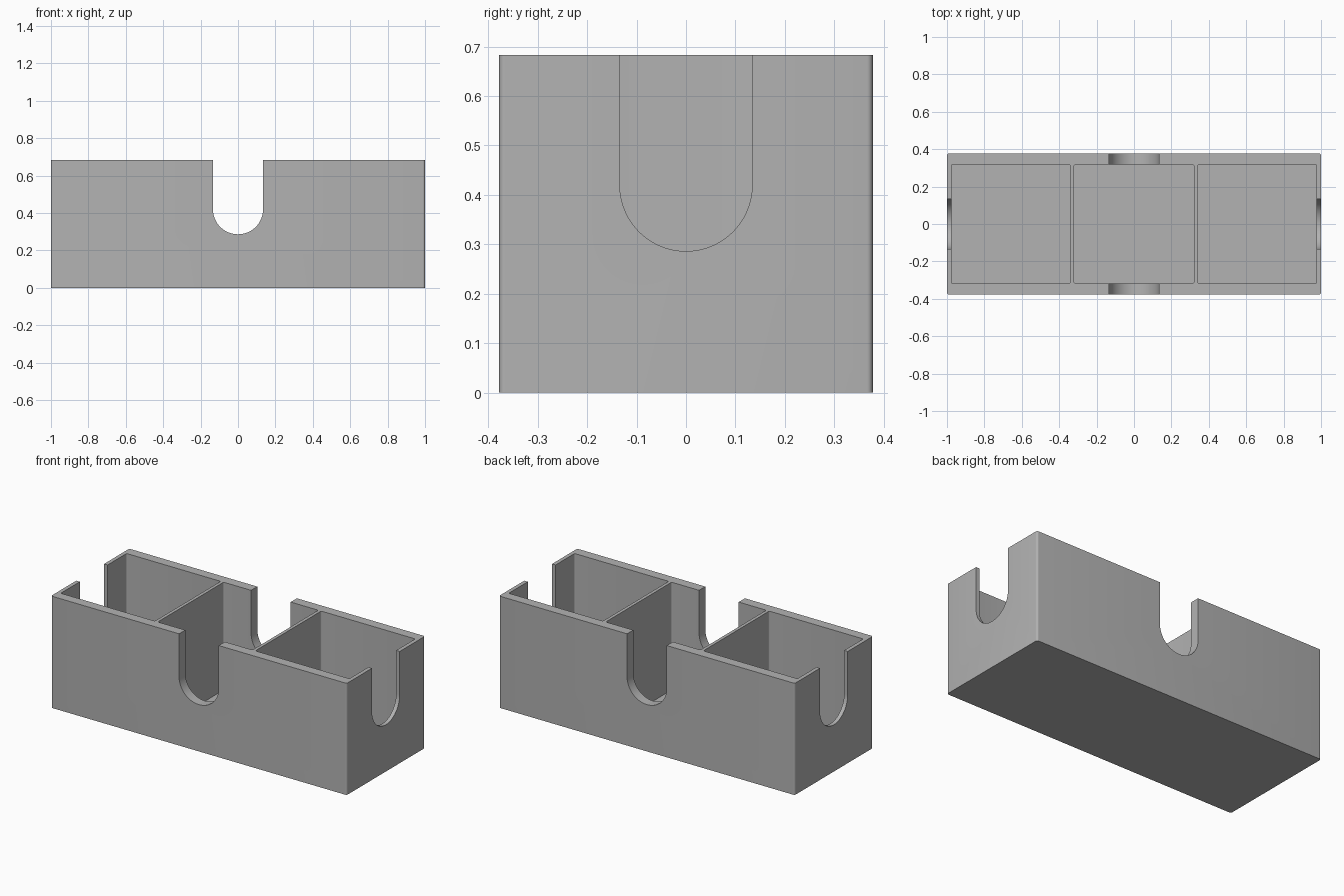
import bpy, bmesh, math
from mathutils import Matrix

cube = bpy.data.objects.get("Cube")
if cube:
    bpy.data.objects.remove(cube, do_unlink=True)

HALF_X, HALF_Y, HEIGHT = 1.0, 0.378, 0.683
INNER_X, INNER_Y, FLOOR = 0.976, 0.318, 0.024
NOTCH_R, NOTCH_Z = 0.134, 0.42

grey = bpy.data.materials.new("plain grey")
grey.use_nodes = True
colour = (0.448, 0.448, 0.448, 1)
grey.diffuse_color = colour
grey.node_tree.nodes["Principled BSDF"].inputs["Base Color"].default_value = colour


def make_object(name, bm):
    bmesh.ops.recalc_face_normals(bm, faces=bm.faces)
    mesh = bpy.data.meshes.new(name)
    bm.to_mesh(mesh)
    bm.free()
    mesh.materials.append(grey)
    obj = bpy.data.objects.new(name, mesh)
    bpy.context.collection.objects.link(obj)
    return obj


def extrude_outline(name, points, depth, matrix=None):
    """Prism from a closed xy outline, raised along z, then moved by matrix."""
    bm = bmesh.new()
    face = bm.faces.new([bm.verts.new((x, y, 0)) for x, y in points])
    top = bmesh.ops.extrude_face_region(bm, geom=[face])["geom"]
    verts = [v for v in top if isinstance(v, bmesh.types.BMVert)]
    bmesh.ops.translate(bm, verts=verts, vec=(0, 0, depth))
    if matrix:
        bm.transform(matrix)
    return make_object(name, bm)


def rounded_box(name, x0, x1, half_y, z0, z1, radius):
    """Box with rounded upright edges."""
    steps = 5
    points = []
    corners = [(x1, half_y), (x0, half_y), (x0, -half_y), (x1, -half_y)]
    for i, (x, y) in enumerate(corners):
        cx = x - math.copysign(radius, x - (x0 + x1) / 2)
        cy = y - math.copysign(radius, y)
        for k in range(steps + 1):
            a = (i + k / steps) * math.pi / 2
            points.append((cx + radius * math.cos(a), cy + radius * math.sin(a)))
    return extrude_outline(name, points, z1 - z0, Matrix.Translation((0, 0, z0)))


def notch_cutter(name, length, angle, offset):
    """U-shaped prism, centred on the origin and turned about z."""
    steps = 32
    points = [(NOTCH_R, HEIGHT + 0.1), (-NOTCH_R, HEIGHT + 0.1)]
    for k in range(steps + 1):
        a = math.pi * (1 + k / steps)
        points.append((NOTCH_R * math.cos(a), NOTCH_Z + NOTCH_R * math.sin(a)))
    matrix = (Matrix.Translation((offset, 0, 0)) @ Matrix.Rotation(angle, 4, 'Z')
              @ Matrix.Rotation(math.pi / 2, 4, 'X')
              @ Matrix.Translation((0, 0, -length / 2)))
    return extrude_outline(name, points, length, matrix)


# Outer body
tray = rounded_box("divided_tray", -HALF_X, HALF_X, HALF_Y, 0, HEIGHT, 0.012)

# Three compartments, leaving two thin dividers
cutters = [rounded_box("compartment_cutter", x0, x1, INNER_Y, FLOOR, HEIGHT + 0.1, 0.008)
           for x0, x1 in ((-INNER_X, -0.34), (-0.32, 0.32), (0.34, INNER_X))]

# Finger notches: one through front and back, one in each end
cutters.append(notch_cutter("front_back_notch_cutter", 1.0, 0, 0))
for side in (-1, 1):
    cutters.append(notch_cutter("end_notch_cutter", 0.2, math.pi / 2, side))

for cutter in cutters:
    cutter.hide_render = True
    mod = tray.modifiers.new(cutter.name, 'BOOLEAN')
    mod.operation = 'DIFFERENCE'
    mod.solver = 'EXACT'
    mod.object = cutter

# Bake the cuts and drop the cutters
bpy.context.view_layer.update()
evaluated = tray.evaluated_get(bpy.context.evaluated_depsgraph_get())
mesh = bpy.data.meshes.new_from_object(evaluated)
tray.modifiers.clear()
tray.data = mesh
for cutter in cutters:
    bpy.data.objects.remove(cutter, do_unlink=True)

# Smooth the curved parts, keep edges sharp
bpy.ops.object.select_all(action='DESELECT')
tray.select_set(True)
bpy.context.view_layer.objects.active = tray
bpy.ops.object.shade_smooth_by_angle(angle=math.radians(30))
